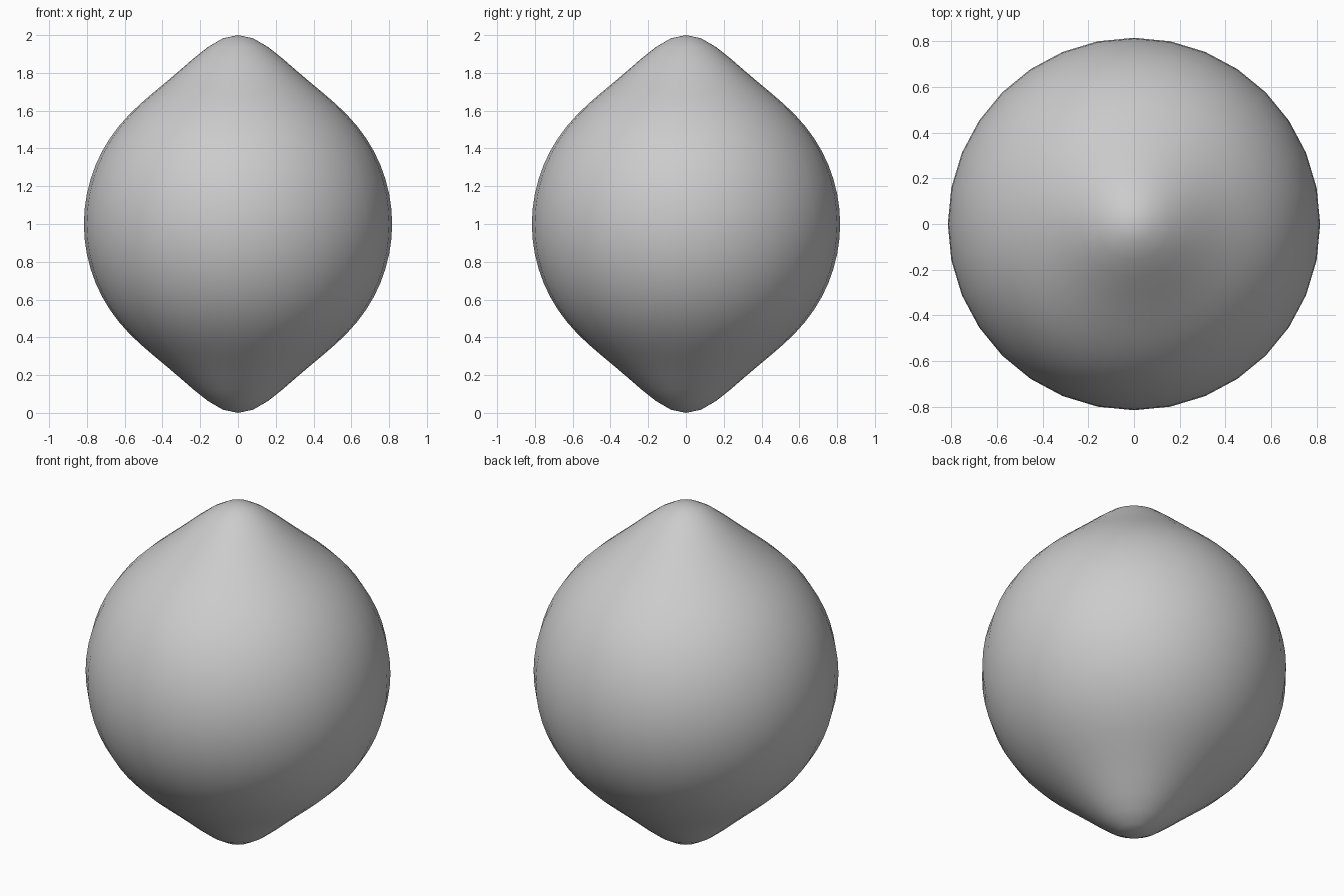
import bpy, math

if "Cube" in bpy.data.objects:
    bpy.data.objects.remove(bpy.data.objects["Cube"])

# Lemon body: sphere whose two poles are drawn out into rounded tips
R = 0.816
bpy.ops.mesh.primitive_uv_sphere_add(segments=32, ring_count=32, radius=R)
lemon = bpy.context.object
lemon.name = "lemon"
for v in lemon.data.vertices:
    a = math.atan2(math.hypot(v.co.x, v.co.y), abs(v.co.z))
    tip = 0.184 * math.exp(-(a / 0.36) ** 2)
    if abs(v.co.z) > 1e-4:
        v.co.z += math.copysign(tip, v.co.z)
    v.co.z += 1.0

bpy.ops.object.shade_smooth()
